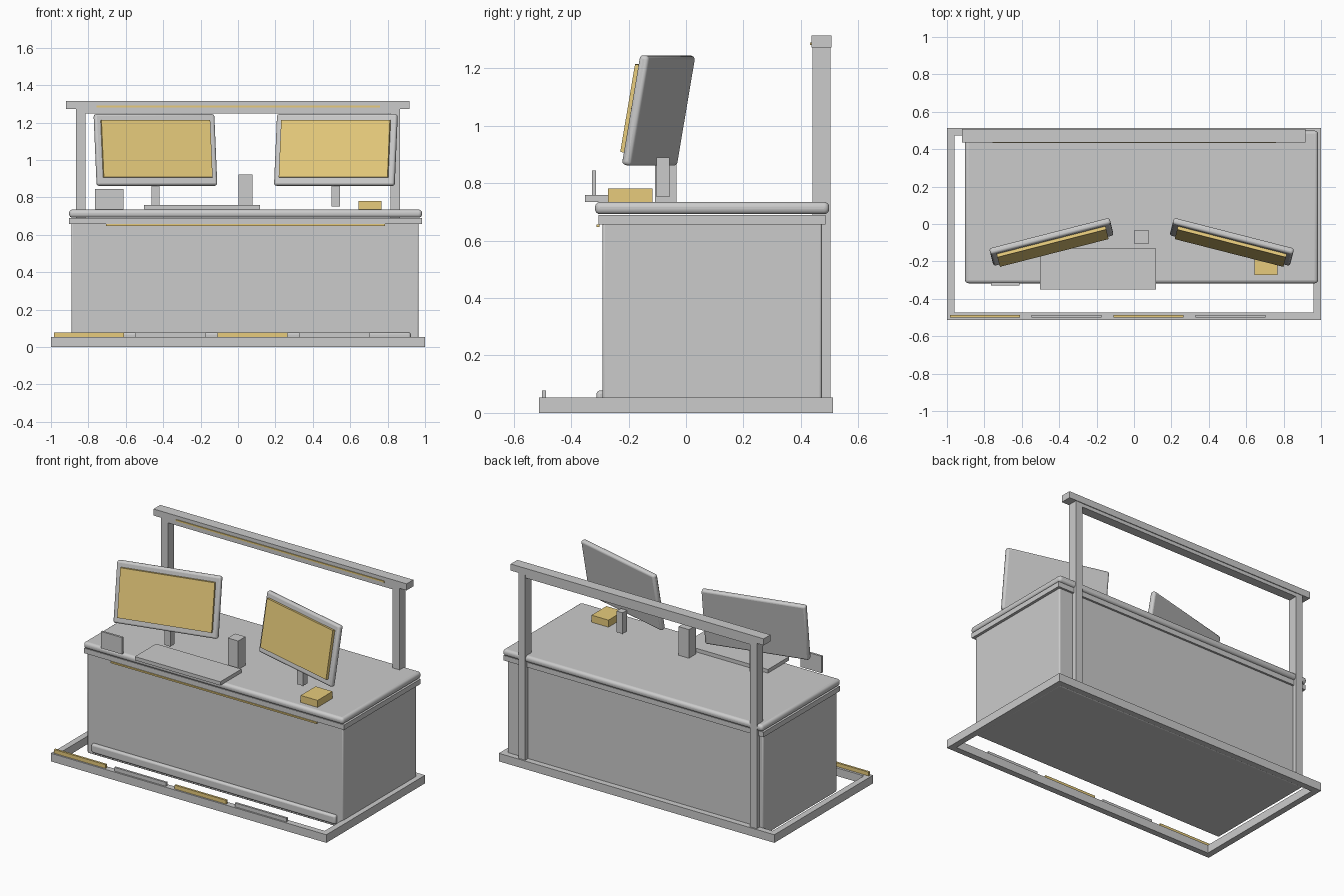
import bpy
from mathutils import Euler, Vector

if "Cube" in bpy.data.objects:
    bpy.data.objects.remove(bpy.data.objects["Cube"])


def material(name, rgb):
    m = bpy.data.materials.new(name)
    m.diffuse_color = (*rgb, 1)
    m.use_nodes = True
    m.node_tree.nodes["Principled BSDF"].inputs["Base Color"].default_value = m.diffuse_color
    return m


GREY = material("grey", (0.6, 0.6, 0.6))
GOLD = material("gold", (0.8, 0.6, 0.2))


def box(name, x, y, z, mat=GREY, bevel=0.0, segments=3):
    """Box from (min, max) ranges, with optional rounded edges."""
    lo, hi = Vector((x[0], y[0], z[0])), Vector((x[1], y[1], z[1]))
    bpy.ops.mesh.primitive_cube_add(size=1)
    ob = bpy.context.object
    ob.name = name
    size, mid = hi - lo, (lo + hi) / 2
    for v in ob.data.vertices:
        v.co = Vector(a * b for a, b in zip(v.co, size))
    ob.location = mid
    ob.data.materials.append(mat)
    if bevel:
        mod = ob.modifiers.new("rounding", 'BEVEL')
        mod.width, mod.segments = bevel, segments
        bpy.ops.object.shade_smooth_by_angle()
    return ob


# Floor frame
box("frame_front", (-1, 1), (-0.512, -0.472), (0, 0.053))
box("frame_back", (-1, 1), (0.472, 0.512), (0, 0.053))
for side, x in (("left", -1), ("right", 0.96)):
    box("frame_" + side, (x, x + 0.04), (-0.472, 0.472), (0, 0.053))

# Indicator bars along the front rail, alternating colours
for i in range(4):
    x = -0.985 + i * 0.4375
    box(f"floor_light_{i + 1}", (x, x + 0.375), (-0.501, -0.487), (0.053, 0.078),
        GREY if i % 2 else GOLD)

# Counter
box("counter_body", (-0.891, 0.966), (-0.291, 0.473), (0.0, 0.67), bevel=0.008)
box("kick_strip", (-0.85, 0.923), (-0.312, -0.28), (0.02, 0.078), bevel=0.012)
box("under_slab", (-0.903, 0.984), (-0.305, 0.486), (0.657, 0.69))
box("counter_top", (-0.903, 0.984), (-0.317, 0.499), (0.692, 0.735), bevel=0.018, segments=4)
box("edge_light", (-0.706, 0.787), (-0.312, -0.302), (0.647, 0.657), GOLD)

# Back gantry
for side, x in (("left", -0.866), ("right", 0.815)):
    box("post_" + side, (x, x + 0.05), (0.44, 0.503), (0.045, 1.272))
box("beam", (-0.919, 0.918), (0.437, 0.507), (1.272, 1.315))
box("beam_underside", (-0.816, 0.815), (0.442, 0.502), (1.249, 1.272))
box("beam_light", (-0.756, 0.759), (0.432, 0.439), (1.281, 1.291), GOLD)

# Tilted monitors turned towards the middle
for side, x, yaw in (("left", -0.441, 0.25), ("right", 0.523, -0.25)):
    rot = Euler((-0.172, 0, yaw))
    centre = Vector((x, -0.097, 1.054))
    parts = (box("monitor_" + side, (-0.332, 0.332), (-0.016, 0.019), (-0.194, 0.194), bevel=0.013),
             box("screen_" + side, (-0.300, 0.300), (-0.034, -0.015), (-0.153, 0.157), GOLD))
    for ob in parts:
        ob.location = centre + rot.to_matrix() @ ob.location
        ob.rotation_euler = rot
    box("monitor_stand_" + side, (x - 0.022, x + 0.022), (-0.103, -0.058), (0.752, 0.89))

# Items on the counter
box("keyboard_tray", (-0.503, 0.117), (-0.351, -0.131), (0.735, 0.759))
box("card_reader", (0.002, 0.077), (-0.108, -0.033), (0.735, 0.923))
box("sign_plate", (-0.764, -0.613), (-0.328, -0.314), (0.735, 0.845))
box("gold_box", (0.645, 0.768), (-0.272, -0.117), (0.735, 0.781), GOLD)
